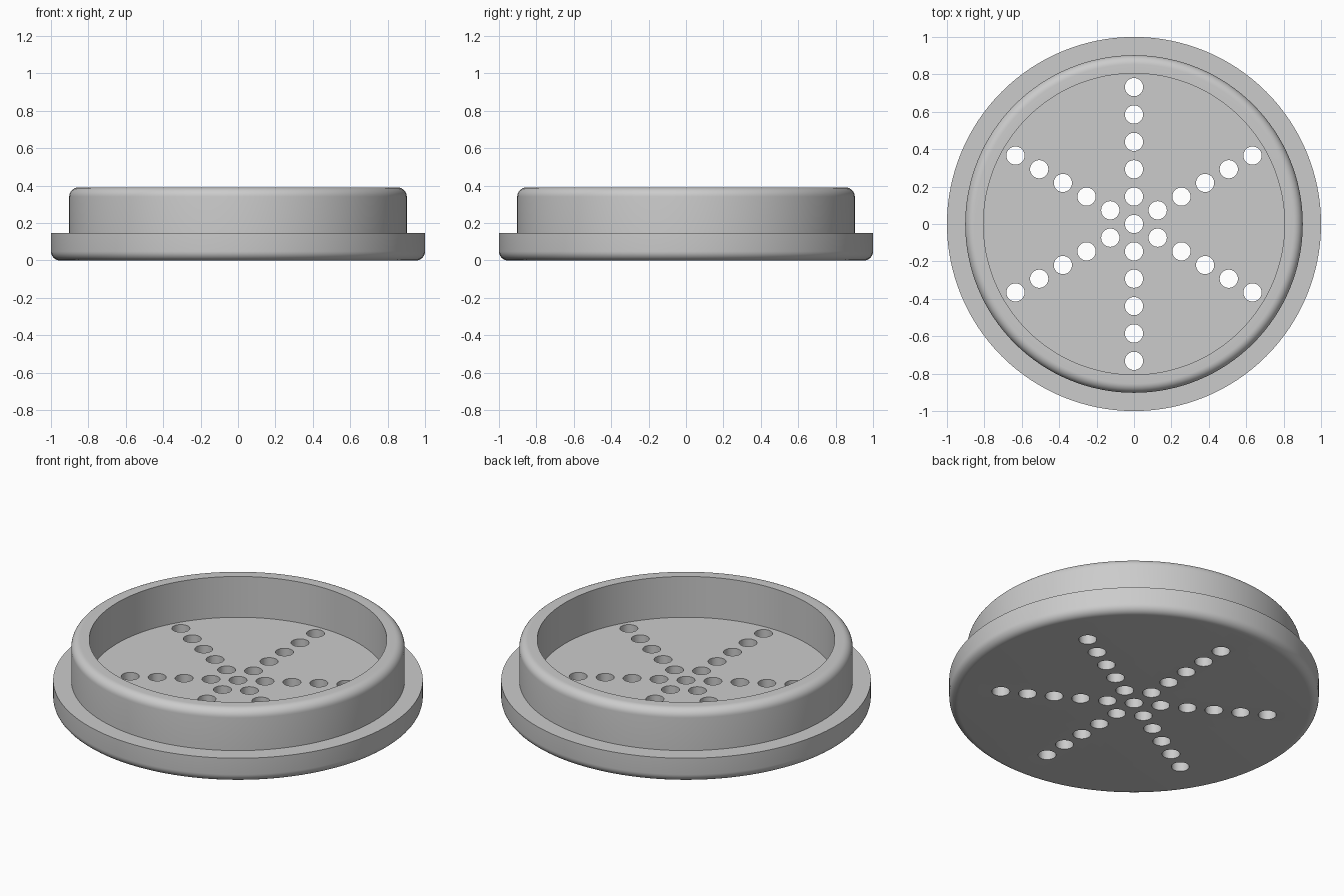
import bpy, bmesh
from math import sin, cos, pi, radians
from mathutils import Matrix, Vector

cube = bpy.data.objects.get("Cube")
if cube:
    bpy.data.objects.remove(cube, do_unlink=True)

U = 1 / 41            # design unit: the flange radius is 41 units
FLANGE_R, WALL_R, BORE_R = 41 * U, 37 * U, 33 * U
FLANGE_H, HEIGHT = 6 * U, 16 * U
FILLET, HOLE_R, PITCH = 2 * U, 2 * U, 6 * U

grey = bpy.data.materials.new("light_grey")
grey.use_nodes = True
colour = (0.6, 0.6, 0.6, 1)
grey.diffuse_color = colour
grey.node_tree.nodes["Principled BSDF"].inputs["Base Color"].default_value = colour


def arc(cx, cz, start, steps=8):
    """Quarter-round profile points, counter-clockwise from a start angle."""
    angles = [start + pi / 2 * i / steps for i in range(steps + 1)]
    return [(cx + FILLET * cos(a), cz + FILLET * sin(a)) for a in angles]


def make_object(name, bm):
    mesh = bpy.data.meshes.new(name)
    bm.to_mesh(mesh)
    bm.free()
    mesh.materials.append(grey)
    obj = bpy.data.objects.new(name, mesh)
    bpy.context.collection.objects.link(obj)
    return obj


# Cap body: revolved half profile with rounded base and rim
profile = [(0, 0)]
profile += arc(FLANGE_R - FILLET, FILLET, -pi / 2)
profile += [(FLANGE_R, FLANGE_H), (WALL_R, FLANGE_H)]
profile += arc(WALL_R - FILLET, HEIGHT - FILLET, 0)
profile += [(BORE_R, HEIGHT), (BORE_R, FLANGE_H), (0, FLANGE_H)]

bm = bmesh.new()
verts = [bm.verts.new((x, 0, z)) for x, z in profile]
edges = [bm.edges.new(pair) for pair in zip(verts, verts[1:])]
bmesh.ops.spin(bm, geom=verts + edges, cent=(0, 0, 0), axis=(0, 0, 1),
               angle=2 * pi, steps=128, use_merge=True)
bmesh.ops.remove_doubles(bm, verts=bm.verts, dist=1e-5)
bmesh.ops.recalc_face_normals(bm, faces=bm.faces)
cap = make_object("drain_cap", bm)

# Drain holes: one in the centre and six radial rows of five
centres = [Vector((0, 0, FLANGE_H / 2))]
for row in range(6):
    a = radians(30 + 60 * row)
    centres += [Vector((cos(a) * PITCH * n, sin(a) * PITCH * n, FLANGE_H / 2))
                for n in range(1, 6)]
bm = bmesh.new()
for c in centres:
    bmesh.ops.create_cone(bm, cap_ends=True, segments=32, radius1=HOLE_R,
                          radius2=HOLE_R, depth=FLANGE_H * 2,
                          matrix=Matrix.Translation(c))
cutter = make_object("hole_cutter", bm)
cutter.hide_render = True

# Cut the holes, then discard the cutter
cut = cap.modifiers.new("drain_holes", 'BOOLEAN')
cut.operation = 'DIFFERENCE'
cut.solver = 'EXACT'
cut.object = cutter
bpy.ops.object.select_all(action='DESELECT')
bpy.context.view_layer.objects.active = cap
cap.select_set(True)
bpy.ops.object.modifier_apply(modifier=cut.name)
bpy.data.objects.remove(cutter, do_unlink=True)

bpy.ops.object.shade_smooth_by_angle(angle=radians(30))
